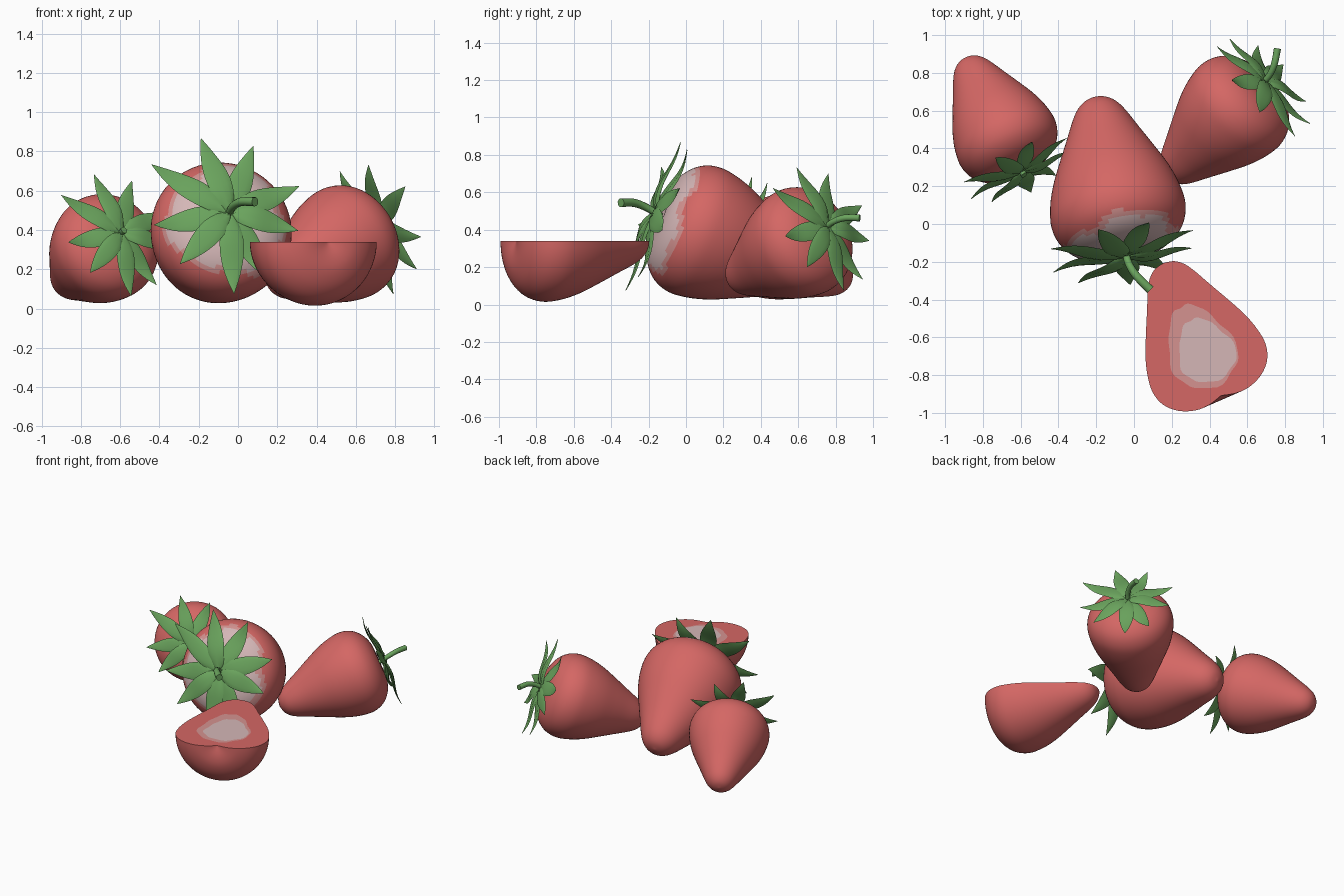
import bpy, bmesh, math
from mathutils import Vector

if "Cube" in bpy.data.objects:
    bpy.data.objects.remove(bpy.data.objects["Cube"])


def material(name, rgb):
    m = bpy.data.materials.new(name)
    m.diffuse_color = (*rgb, 1)
    m.use_nodes = True
    m.node_tree.nodes["Principled BSDF"].inputs["Base Color"].default_value = m.diffuse_color
    return m


RED = material("berry red", (0.66, 0.135, 0.128))
PINK = material("soft pink", (0.66, 0.29, 0.28))
PALE = material("pale flesh", (0.66, 0.47, 0.47))
GREEN = material("leaf green", (0.145, 0.37, 0.11))

# Berry outline: distance from the tip, radius
PROFILE = [(0, 0), (0.012, 0.055), (0.045, 0.1), (0.1, 0.137), (0.2, 0.187), (0.31, 0.243),
           (0.42, 0.295), (0.52, 0.326), (0.61, 0.335), (0.69, 0.308), (0.75, 0.245),
           (0.783, 0.16), (0.785, 0.08), (0.765, 0)]


def smooth_curve(pts, n=4):
    """Catmull-Rom through the points."""
    pts = [Vector(p) for p in pts]
    out = []
    for i in range(len(pts) - 1):
        p0, p1, p2, p3 = pts[max(i - 1, 0)], pts[i], pts[i + 1], pts[min(i + 2, len(pts) - 1)]
        for k in range(n):
            t = k / n
            out.append(0.5 * (2 * p1 + (p2 - p0) * t + (2 * p0 - 5 * p1 + 4 * p2 - p3) * t * t
                              + (3 * p1 - p0 - 3 * p2 + p3) * t ** 3))
    return out + [pts[-1]]


CURVE = smooth_curve(PROFILE)


class Frame:
    """Berry space: u sideways, v upward, a along the axis from tip to crown."""

    def __init__(self, tip, heading, tilt):
        h = Vector((*heading, 0)).normalized()
        c, s = math.cos(math.radians(tilt)), math.sin(math.radians(tilt))
        self.tip = Vector(tip)
        self.a = h * c + Vector((0, 0, s))
        self.u = Vector((-h.y, h.x, 0))
        self.v = Vector((0, 0, c)) - h * s

    def at(self, u, v, a):
        return self.tip + self.u * u + self.v * v + self.a * a


def finish(bm, name, mats, angle=50):
    bmesh.ops.remove_doubles(bm, verts=bm.verts, dist=0.00005)
    bmesh.ops.recalc_face_normals(bm, faces=bm.faces)
    me = bpy.data.meshes.new(name)
    bm.to_mesh(me)
    bm.free()
    for m in mats:
        me.materials.append(m)
    ob = bpy.data.objects.new(name, me)
    bpy.context.collection.objects.link(ob)
    bpy.ops.object.select_all(action='DESELECT')
    ob.select_set(True)
    bpy.context.view_layer.objects.active = ob
    bpy.ops.object.shade_smooth_by_angle(angle=math.radians(angle))
    return ob


def berry_body(name, fr, rad, length, half=False, pale=False):
    bm = bmesh.new()
    segs = 32 if half else 64
    span = math.pi if half else 2 * math.pi
    rings = []
    for p in CURVE:
        r = max(p.y, 0) * rad
        rings.append([bm.verts.new(fr.at(r * math.cos(math.pi + span * k / segs),
                                         r * math.sin(math.pi + span * k / segs), p.x * length))
                      for k in range(segs + 1)])
    for i in range(len(rings) - 1):
        t = (CURVE[i].x + CURVE[i + 1].x) / 2
        for k in range(segs):
            f = bm.faces.new((rings[i][k], rings[i][k + 1], rings[i + 1][k + 1], rings[i + 1][k]))
            ang = math.pi + span * k / segs
            edge = 0.715 + 0.015 * math.sin(3 * ang + 1) + 0.01 * math.sin(7 * ang)
            if pale and i > 30:  # unripe shoulder round the crown
                f.material_index = 2 if t > edge + 0.02 else 1 if t > edge else 0
    if half:  # flat cut face
        bm.faces.new([r[0] for r in rings] + [r[-1] for r in reversed(rings[1:-1])])
    return finish(bm, name, [RED, PINK, PALE], 40)


# Crown leaves: angle in the crown plane, length
LEAVES = [(106, 0.43), (68, 0.40), (22, 0.40), (-15, 0.36), (-62, 0.41),
          (-91, 0.44), (-135, 0.39), (-171, 0.40), (145, 0.47)]


def crown(name, fr, base, scale):
    bm = bmesh.new()
    n = 12
    for j, (deg, ln) in enumerate(LEAVES):
        c, s = math.cos(math.radians(deg)), math.sin(math.radians(deg))
        lift = (0.02, -0.012, 0.006)[j % 3]
        prev = None
        for i in range(n + 1):
            q = i / n
            w = 0.012 * (1 - q) + 0.056 * math.sin(math.pi * q ** 0.85) ** 0.9 if i < n else 0.001
            th = 0.016 * (1 - q) + 0.002
            mid = lift * math.sin(math.pi * q) + 0.012 * math.sin(2 * math.pi * q)
            # closed section: creased middle and puffed halves
            sec = [(-w, 0), (-w * 0.5, th), (0, th * 0.6), (w * 0.5, th),
                   (w, 0), (w * 0.5, -th * 0.5), (0, -th * 0.8), (-w * 0.5, -th * 0.5)]
            ring = []
            for x, z in sec:
                d = ln * q
                ring.append(bm.verts.new(fr.at((c * d - s * x) * scale, (s * d + c * x) * scale,
                                               base + (z + mid) * scale)))
            if prev:
                for k in range(8):
                    bm.faces.new((prev[k], prev[(k + 1) % 8], ring[(k + 1) % 8], ring[k]))
            else:
                bm.faces.new(ring)
            prev = ring
        bm.faces.new(prev)
    finish(bm, name, [GREEN], 60)


def stem(name, fr, base, scale, path):
    bm = bmesh.new()
    pts = smooth_curve(path, 6)
    prev = None
    for i, p in enumerate(pts):
        d = (pts[min(i + 1, len(pts) - 1)] - pts[max(i - 1, 0)]).normalized()
        e1 = d.cross(Vector((0, 1, 0))).normalized()
        e2 = d.cross(e1)
        r = 0.018 + 0.006 * i / len(pts)
        ring = []
        for k in range(12):
            w = p + e1 * r * math.cos(k * math.pi / 6) + e2 * r * math.sin(k * math.pi / 6)
            ring.append(bm.verts.new(fr.at(w.x * scale, w.y * scale, base + w.z * scale)))
        if prev:
            for k in range(12):
                bm.faces.new((prev[k], prev[(k + 1) % 12], ring[(k + 1) % 12], ring[k]))
        else:
            bm.faces.new(ring)
        prev = ring
    bm.faces.new(prev)
    finish(bm, name, [GREEN], 50)


LONG = [(0, 0, -0.03), (0.005, 0.012, 0.06), (0.035, 0.008, 0.14), (0.092, -0.023, 0.218)]
STUB = [(0, 0, -0.03), (0, 0.003, 0.02), (0.003, 0.006, 0.045)]

# Whole berries: name, tip xy, heading, radius scale, length scale, leaf scale, stem, pale shoulder
WHOLE = [("large_berry", (-0.20, 0.665), (0.187, -0.982), 1.075, 1.12, 1.0, LONG, True),
         ("left_berry", (-0.89, 0.875), (0.446, -0.895), 0.83, 0.88, 0.78, STUB, False),
         ("right_berry", (0.175, 0.25), (0.715, 0.70), 0.89, 0.96, 0.83, LONG, False)]
for name, tip, head, rad, length, leaf, path, pale in WHOLE:
    fr = Frame((*tip, 0.02 + 0.116 * rad), head, 22)
    base = 0.785 * length + 0.025 * leaf
    berry_body(name, fr, rad, length, pale=pale)
    crown(name + "_leaves", fr, base, leaf)
    stem(name + "_stem", fr, base, leaf, path)

# Halved berry, cut side up
cut = Frame((0.155, -0.207, 0.34), (0.40, -0.916), 0)
berry_body("half_berry", cut, 0.97, 1.0, half=True)


def core(name, mat, u0, a0, width, length, height):
    """Flat wobbly blob on the cut face."""
    bm = bmesh.new()
    ring = []
    for k in range(48):
        g = 2 * math.pi * k / 48
        wob = 1 + 0.03 * math.sin(5 * g) + 0.025 * math.sin(9 * g + 1)
        taper = 1 + 0.32 * math.sin(g)  # wide at the crown end
        ring.append(bm.verts.new(cut.at(u0 + width * wob * taper * math.cos(g), height,
                                        a0 + length * wob * math.sin(g))))
    bm.faces.new(ring)
    ob = finish(bm, name, [mat])
    if ob.data.polygons[0].normal.z < 0:
        ob.data.flip_normals()


core("cut_core_rim", PINK, 0.0, 0.475, 0.172, 0.232, 0.002)
core("cut_core", PALE, 0.018, 0.505, 0.145, 0.175, 0.004)
